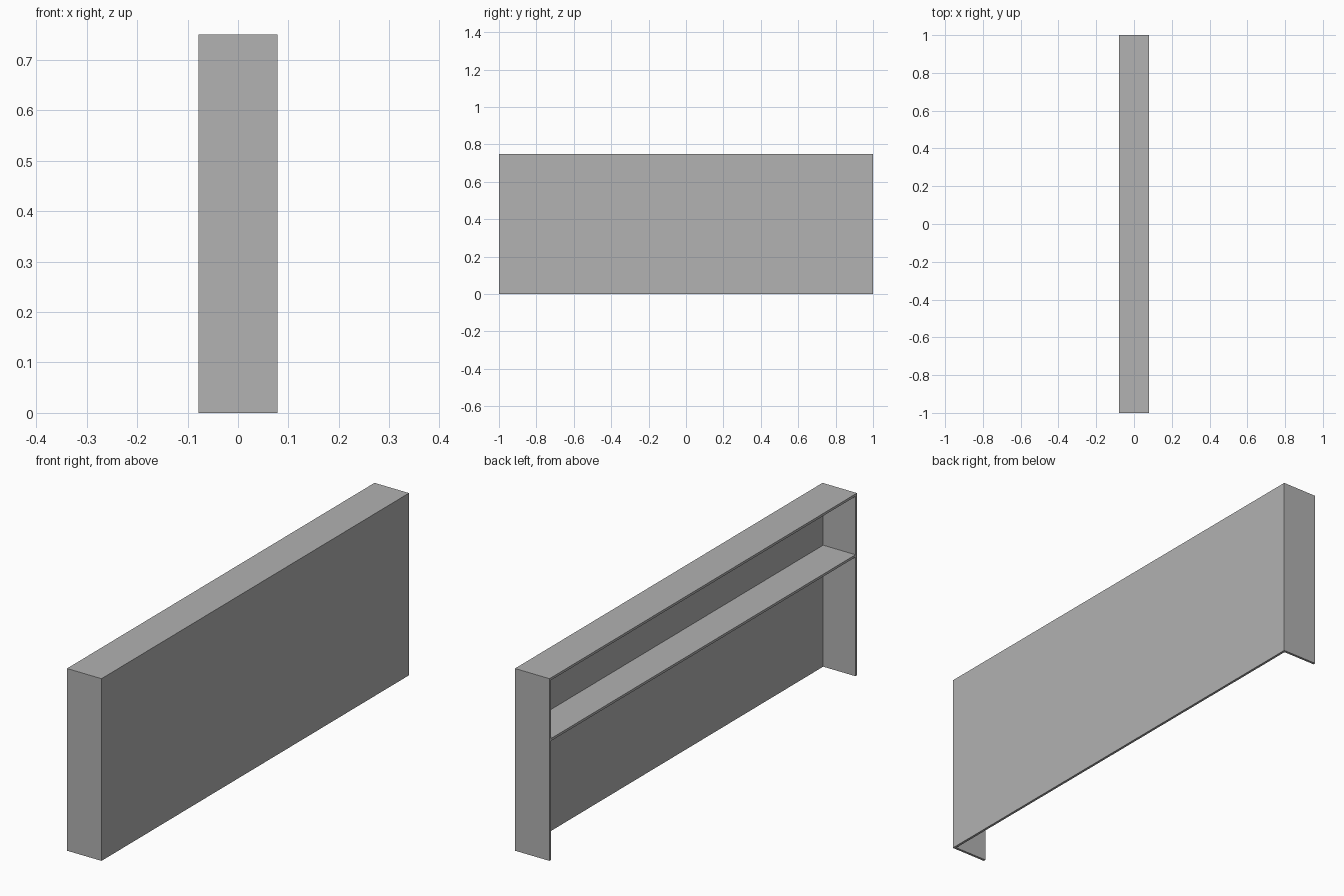
import bpy

default = bpy.data.objects.get("Cube")
if default:
    bpy.data.objects.remove(default, do_unlink=True)

# Overall size and board thickness
WIDTH, LENGTH, HEIGHT = 0.157, 2.0, 0.75
BOARD = 0.01
SHELF_TOP = 0.5

grey = bpy.data.materials.new("plain grey")
grey.use_nodes = True
colour = (0.445, 0.445, 0.445, 1)
grey.diffuse_color = colour
grey.node_tree.nodes["Principled BSDF"].inputs["Base Color"].default_value = colour


def board(name, low, high):
    """Box spanning two opposite corners."""
    bpy.ops.mesh.primitive_cube_add(size=1)
    obj = bpy.context.object
    obj.name = name
    obj.location = [(a + b) / 2 for a, b in zip(low, high)]
    obj.scale = [b - a for a, b in zip(low, high)]
    bpy.ops.object.transform_apply(location=True, rotation=False, scale=True)
    obj.data.materials.append(grey)
    return obj


x, y = WIDTH / 2, LENGTH / 2
inner_y = y - BOARD
under_top = HEIGHT - BOARD

# Top board covers the whole case
board("top_board", (-x, -y, under_top), (x, y, HEIGHT))

# Closed panel on the +x side
board("long_panel", (x - BOARD, -inner_y, 0), (x, inner_y, under_top))

# End panels
for name, side in (("front_end_panel", -1), ("back_end_panel", 1)):
    near, far = sorted((side * inner_y, side * y))
    board(name, (-x, near, 0), (x, far, under_top))

# Shelf, open toward -x
board("shelf", (-x, -inner_y, SHELF_TOP - BOARD), (x - BOARD, inner_y, SHELF_TOP))
